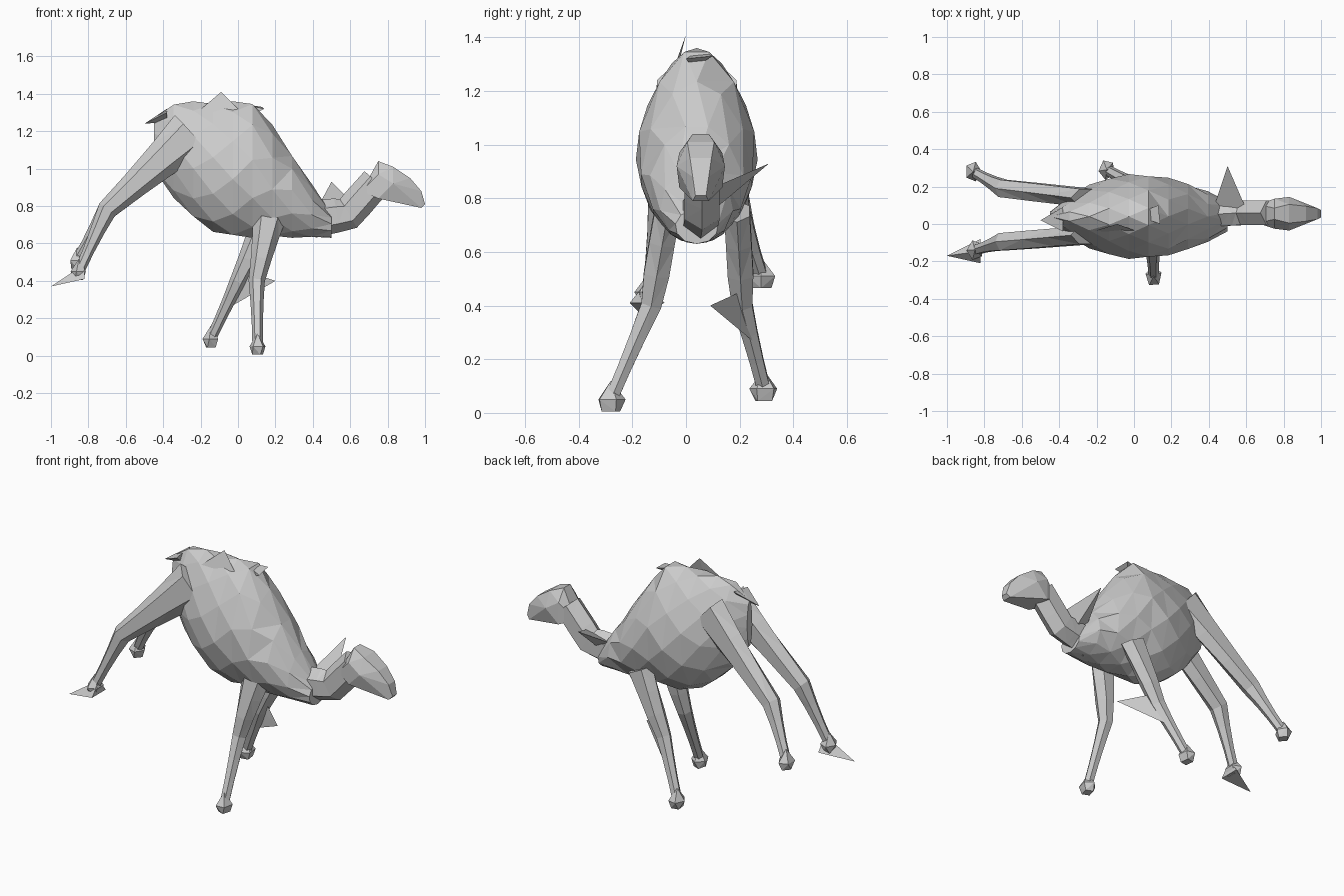
import bpy, bmesh
from math import cos, sin, pi
from mathutils import Vector

MIDDLE = 0.04    # sideways centre of the trunk

if "Cube" in bpy.data.objects:
    bpy.data.objects.remove(bpy.data.objects["Cube"])

shade = (0.6, 0.6, 0.6, 1)
grey = bpy.data.materials.new("plain grey")
grey.use_nodes = True
grey.diffuse_color = shade
grey.node_tree.nodes["Principled BSDF"].inputs["Base Color"].default_value = shade


def finish(name, bm):
    """Turn the working mesh into a flat-shaded, triangulated object."""
    bmesh.ops.triangulate(bm, faces=bm.faces[:])
    bmesh.ops.recalc_face_normals(bm, faces=bm.faces[:])
    mesh = bpy.data.meshes.new(name)
    bm.to_mesh(mesh)
    bm.free()
    mesh.materials.append(grey)
    bpy.context.collection.objects.link(bpy.data.objects.new(name, mesh))


def skin(name, rings):
    """Join rings of points into a closed faceted tube."""
    bm = bmesh.new()
    rows = [[bm.verts.new(point) for point in ring] for ring in rings]
    sides = len(rows[0])
    for near, far in zip(rows, rows[1:]):
        for i in range(sides):
            j = (i + 1) % sides
            bm.faces.new((near[i], near[j], far[j], far[i]))
    bm.faces.new(rows[0])
    bm.faces.new(rows[-1])
    finish(name, bm)


def oval(centre, across, up, sides, turn=0):
    """Ring of points around a centre, from two half-axis vectors."""
    angles = [2 * pi * (i + turn) / sides for i in range(sides)]
    return [centre + across * sin(a) + up * cos(a) for a in angles]


def limb(name, joints, thick, thin, widest, steps=3):
    """Tapering tube through three joints, no wider sideways than widest."""
    start, bend, end = [Vector(joint) for joint in joints]
    path = [start.lerp(bend, i / steps) for i in range(steps)]
    path += [bend.lerp(end, i / steps) for i in range(steps + 1)]
    rings = []
    for k, centre in enumerate(path):
        along = (path[min(k + 1, len(path) - 1)] - path[max(k - 1, 0)]).normalized()
        across = (Vector((0, 1, 0)) - along * along.y).normalized()
        deep = across.cross(along)
        depth = thin + (thick - thin) * (1 - k / (len(path) - 1)) ** 2
        rings.append(oval(centre, across * min(depth, widest), deep * depth, 6))
    skin(name, rings)


def hull(name, points):
    """Faceted solid wrapped around a few points."""
    bm = bmesh.new()
    for point in points:
        bm.verts.new(point)
    bmesh.ops.convex_hull(bm, input=bm.verts[:])
    loose = [v for v in bm.verts if not v.link_faces]
    bmesh.ops.delete(bm, geom=loose, context='VERTS')
    finish(name, bm)


def fold(name, tip, left, right, sink):
    """Pointed flap: a triangle whose base sinks into the skin."""
    root = (Vector(left) + Vector(right)) / 2 - Vector((0, 0, sink))
    hull(name, (tip, left, right, root))


def leg(name, hip, knee, ankle, thick, hoof_turn):
    """Tapering leg with a small faceted hoof, wedge-shaped, around the ankle."""
    limb(name, (hip, knee, ankle), thick, 0.028, 0.055)
    end = Vector(ankle)
    up, across = Vector((0, 0, 0.05)), Vector((0, 0.055, 0))
    forward = Vector((0.045, 0, 0))
    sole = oval(end - up * 0.9, across * 0.7, forward * 0.7, 4, hoof_turn)
    rim = oval(end, across, forward, 5, hoof_turn)
    hull(name + "_hoof", sole + rim + [end + up * 1.4])


def trunk_slice(k, count, rear, front):
    """Upright slice: high narrow back, round belly, shoulders sloping forward."""
    x = rear + (front - rear) * k / (count - 1)
    top = 1.36 - 1.5 * max(0, x - 0.1) - 4 * max(0, -x - 0.3) ** 2
    bottom = 0.63 + 1.8 * min(0, x) ** 2
    width = 0.23 * (1 - (4.4 if x < 0 else 2.6) * x * x)
    centre = Vector((x, MIDDLE, (top + bottom) / 2))
    ring = oval(centre, Vector((0, width, 0)), Vector((0, 0, (top - bottom) / 2)), 11, k % 2 / 2)
    for point in ring:    # narrow the back towards the spine
        rise = max(0, point.z - centre.z)
        point.y -= (point.y - MIDDLE) * rise * 0.8
    return ring


# Humped trunk running down to the shoulders
slices = 10
skin("trunk", [trunk_slice(k, slices, -0.45, 0.5) for k in range(slices)])

# Neck
limb("neck", ((0.4, 0.05, 0.73), (0.59, 0.06, 0.76), (0.74, 0.06, 0.93)), 0.1, 0.085, 0.075)

# Head: crown, cheeks, jaw and muzzle, mirrored about its middle
head_half = [(0.66, 0.05, 0.88), (0.75, 0.03, 1.04), (0.75, 0.08, 0.84), (0.75, 0.08, 0.97),
             (0.83, 0.05, 1.01), (0.83, 0.09, 0.92), (0.92, 0.04, 0.95),
             (0.98, 0.03, 0.88), (0.98, 0.03, 0.79), (1, 0.02, 0.81)]
hull("head", [(x, 0.055 + side * y, z) for x, y, z in head_half for side in (-1, 1)])

# Legs
leg("right_hind_leg", (-0.25, -0.06, 1.19), (-0.7, -0.095, 0.78), (-0.85, -0.14, 0.45), 0.13, 0.5)
leg("left_hind_leg", (-0.25, 0.14, 1.19), (-0.7, 0.19, 0.78), (-0.86, 0.28, 0.51), 0.13, 0)
leg("right_front_leg", (0.17, -0.07, 0.75), (0.1, -0.13, 0.4), (0.105, -0.28, 0.05), 0.09, 0.3)
leg("left_front_leg", (0.17, 0.19, 0.75), (0, 0.21, 0.4), (-0.145, 0.29, 0.09), 0.09, 0.6)

# Pointed flaps
fold("back_peak", (-0.09, 0, 1.41), (-0.22, -0.04, 1.3), (0.02, -0.04, 1.3), 0.05)
fold("hump_flap", (0.13, 0.1, 1.33), (0, 0.05, 1.35), (0.14, 0, 1.32), 0.05)
fold("tail", (-0.5, 0.02, 1.24), (-0.38, -0.04, 1.3), (-0.38, 0.09, 1.32), 0.06)
fold("shoulder_flap", (0.5, 0.31, 0.93), (0.43, 0.1, 0.8), (0.6, 0.08, 0.83), 0.07)
fold("knee_flap", (0.2, 0.09, 0.4), (0.05, 0.2, 0.45), (-0.06, 0.27, 0.25), -0.03)
fold("heel_flap", (-1, -0.17, 0.37), (-0.82, -0.21, 0.41), (-0.82, -0.08, 0.41), -0.08)
